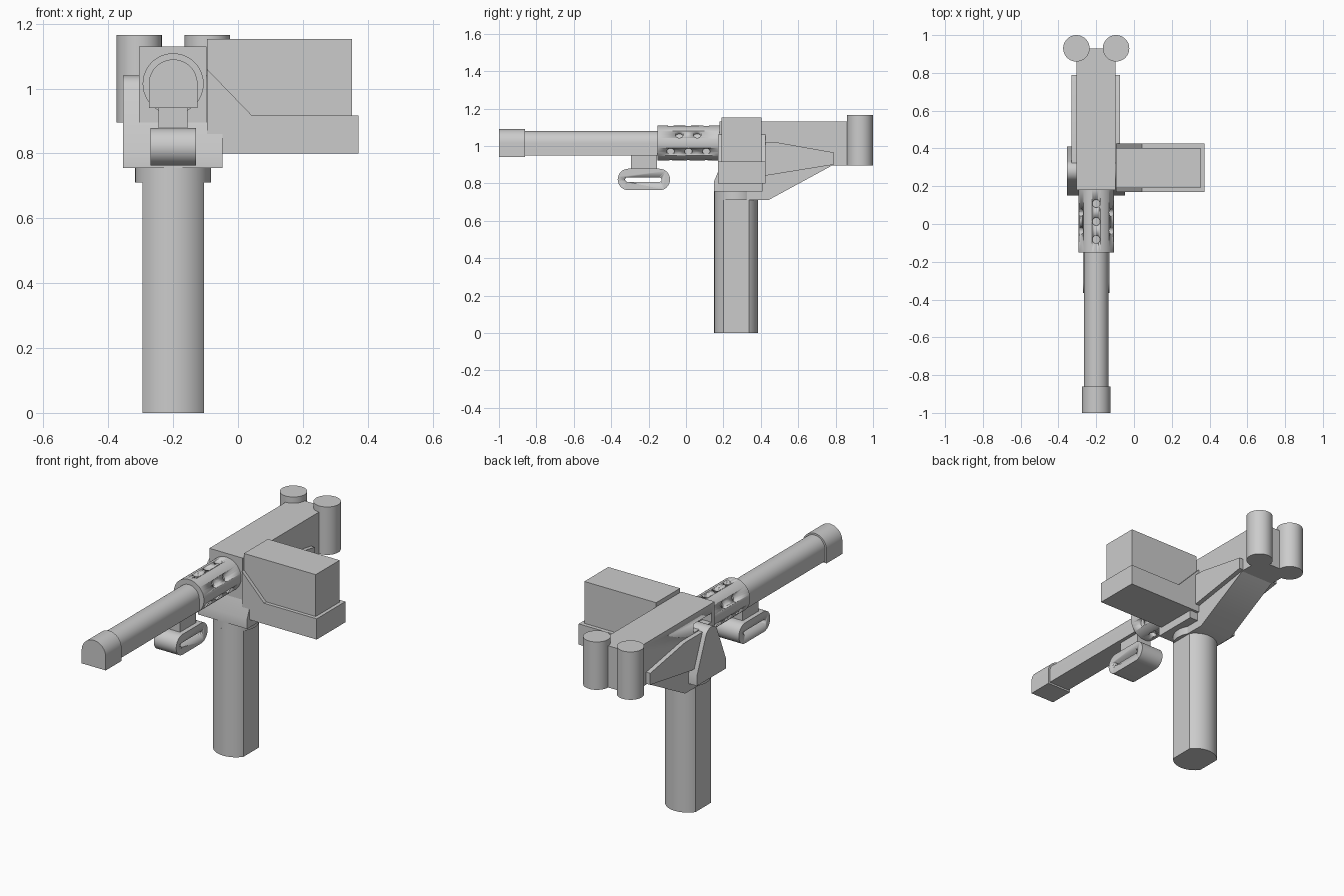
import bpy, bmesh
from math import cos, sin, radians
from mathutils import Matrix, Vector

cube = bpy.data.objects.get("Cube")
if cube:
    bpy.data.objects.remove(cube, do_unlink=True)

CX = -0.2        # gun axis, sideways
BZ = 1.015       # bore height
POST_Y = 0.268   # pedestal centre


def finish(name, bm, angle=35):
    bmesh.ops.recalc_face_normals(bm, faces=bm.faces)
    mesh = bpy.data.meshes.new(name)
    bm.to_mesh(mesh)
    bm.free()
    ob = bpy.data.objects.new(name, mesh)
    bpy.context.collection.objects.link(ob)
    bpy.ops.object.select_all(action='DESELECT')
    ob.select_set(True)
    bpy.context.view_layer.objects.active = ob
    bpy.ops.object.shade_smooth_by_angle(angle=radians(angle))
    return ob


def prism(name, points, axis, lo, hi):
    """Extrude a 2D profile along an axis from lo to hi."""
    place = {'x': lambda a, b, d: (d, a, b),
             'y': lambda a, b, d: (a, d, b),
             'z': lambda a, b, d: (a, b, d)}[axis]
    bm = bmesh.new()
    face = bm.faces.new([bm.verts.new(place(a, b, lo)) for a, b in points])
    result = bmesh.ops.extrude_face_region(bm, geom=[face])
    verts = [g for g in result['geom'] if isinstance(g, bmesh.types.BMVert)]
    bmesh.ops.translate(bm, verts=verts, vec=Vector(place(0, 0, hi - lo)))
    return finish(name, bm)


def arc(cx, cy, r, start, end, steps=24):
    span = [radians(start + (end - start) * i / steps) for i in range(steps + 1)]
    return [(cx + r * cos(t), cy + r * sin(t)) for t in span]


def circle(cx, cy, r, steps=48):
    return arc(cx, cy, r, 0, 360, steps)[:-1]


def rect(a0, a1, b0, b1):
    return [(a0, b0), (a1, b0), (a1, b1), (a0, b1)]


def stadium(a0, a1, b0, b1):
    r, mid = (b1 - b0) / 2, (b0 + b1) / 2
    return arc(a1 - r, mid, r, -90, 90) + arc(a0 + r, mid, r, 90, 270)


def arch(r, bottom):
    return arc(CX, BZ, r, 0, 180) + [(CX - r, bottom), (CX + r, bottom)]


def cut(target, cutter):
    mod = target.modifiers.new("cut", 'BOOLEAN')
    mod.operation = 'DIFFERENCE'
    mod.solver = 'EXACT'
    mod.object = cutter
    bpy.context.view_layer.objects.active = target
    bpy.ops.object.modifier_apply(modifier=mod.name)
    bpy.data.objects.remove(cutter, do_unlink=True)


# Pedestal: round column with two flat sides, under a full round collar
prism("pedestal", arc(CX, POST_Y, 0.117, 36, 144) + arc(CX, POST_Y, 0.117, 216, 324),
      'z', 0, 0.715)
prism("pedestal_collar", circle(CX, POST_Y, 0.117), 'z', 0.71, 0.76)

# Yoke with a rounded top and sloping cheeks
prism("yoke", [(0.15, 0.755), (0.41, 0.755), (0.41, 0.81)]
      + arc(0.28, 0.985, 0.055, 20, 160) + [(0.15, 0.81)], 'x', -0.355, -0.048)

# Receiver with a side port
receiver = prism("receiver", rect(-0.305, -0.097, 0.895, 1.13), 'y', 0.18, 0.93)
cut(receiver, prism("port_cutter", rect(0.21, 0.37, 1.025, 1.075), 'x', -0.4, -0.25))

# Rear support: sloping strut and tapered side plates
prism("support_strut", [(0.3, 0.71), (0.44, 0.71), (0.79, 0.9), (0.3, 0.9)],
      'x', -0.303, -0.099)
for name, lo, hi in (("right_side_plate", -0.33, -0.3), ("left_side_plate", -0.1, -0.073)):
    prism(name, [(0.3, 0.84), (0.42, 0.84), (0.79, 0.9), (0.79, 0.965),
                 (0.48, 1.02), (0.3, 1.02)], 'x', lo, hi)

# Rear grips
for name, side in (("right_grip", -1), ("left_grip", 1)):
    prism(name, circle(CX + side * 0.105, 0.93, 0.07), 'z', 0.895, 1.165)

# Barrel and muzzle: arched top, square bottom
prism("barrel", arch(0.065, 0.95), 'y', -0.87, 0.18)
prism("muzzle", arch(0.075, 0.94), 'y', -1, -0.86)

# Cooling jacket with staggered rows of holes
jacket = prism("cooling_jacket", circle(CX, BZ, 0.094), 'y', -0.152, 0.185)
bm = bmesh.new()
for row in range(6):
    t = radians(30 + 60 * row)
    out = Vector((cos(t), 0, sin(t)))
    for y in ((-0.035, 0.06) if row % 2 == 0 and row in (0, 2, 4) and row != 4 else
              (-0.082, 0.013, 0.108)):
        turn = out.to_track_quat('Z', 'Y').to_matrix().to_4x4()
        spot = Matrix.Translation(Vector((CX, y, BZ)) + out * 0.09)
        bmesh.ops.create_cone(bm, cap_ends=True, segments=20, radius1=0.021,
                              radius2=0.021, depth=0.06, matrix=spot @ turn)
cut(jacket, finish("hole_cutter", bm))

# Slotted block hanging under the barrel
prism("hanger_stem", rect(CX - 0.045, CX + 0.045, 0.87, 0.96), 'y', -0.295, -0.155)
hanger = prism("hanger_block", stadium(-0.365, -0.085, 0.763, 0.878), 'x', -0.27, -0.13)
cut(hanger, prism("slot_cutter", stadium(-0.325, -0.13, 0.808, 0.832), 'x', -0.4, 0))

# Ammunition tray and box
prism("ammo_tray", [(-0.095, 0.8), (0.372, 0.8), (0.372, 0.917), (0.043, 0.917),
                    (-0.095, 1.06)], 'y', 0.17, 0.425)
prism("ammo_box", rect(-0.096, 0.352, 0.9, 1.153), 'y', 0.19, 0.403)
